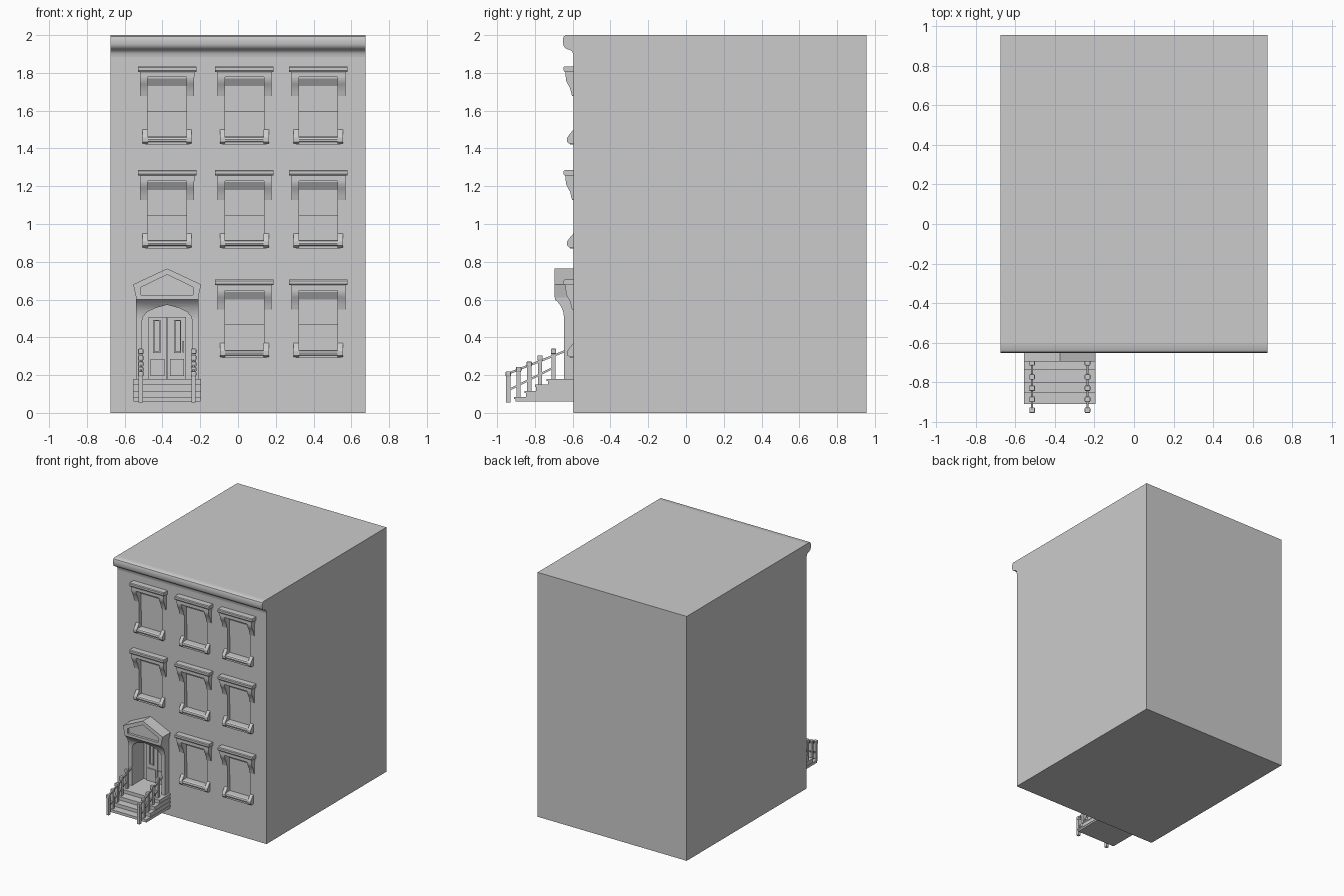
import bpy, bmesh, math

if "Cube" in bpy.data.objects:
    bpy.data.objects.remove(bpy.data.objects["Cube"])

DX = -0.375          # door axis
WALL = -0.595        # front wall plane


def finish(name, bm, smooth=False, bevel=0):
    bmesh.ops.recalc_face_normals(bm, faces=bm.faces)
    me = bpy.data.meshes.new(name)
    bm.to_mesh(me)
    bm.free()
    ob = bpy.data.objects.new(name, me)
    bpy.context.collection.objects.link(ob)
    bpy.ops.object.select_all(action='DESELECT')
    bpy.context.view_layer.objects.active = ob
    ob.select_set(True)
    if bevel:
        m = ob.modifiers.new("bevel", 'BEVEL')
        m.width, m.segments = bevel, 2
    if smooth:
        bpy.ops.object.shade_smooth_by_angle(angle=math.radians(35))
    return ob


def prism(bm, pts, a, b, axis='X'):
    """Extrude a (y,z) profile along X, or an (x,z) profile along Y."""
    put = (lambda p, t: (t, p[0], p[1])) if axis == 'X' else (lambda p, t: (p[0], t, p[1]))
    v0 = [bm.verts.new(put(p, a)) for p in pts]
    v1 = [bm.verts.new(put(p, b)) for p in pts]
    bm.faces.new(v0)
    bm.faces.new(v1[::-1])
    n = len(pts)
    for i in range(n):
        j = (i + 1) % n
        bm.faces.new((v0[i], v1[i], v1[j], v0[j]))


def box(bm, x0, x1, y0, y1, z0, z1):
    prism(bm, [(y0, z0), (y1, z0), (y1, z1), (y0, z1)], x0, x1)


def mirror_pts(half, cx=0):
    """Close a right-half outline (bottom to apex) symmetrically."""
    return [(cx + x, z) for x, z in half] + [(cx - x, z) for x, z in half[-2::-1]]


def cut(ob, bm):
    cutter = finish("cutter", bm)
    cutter.hide_render = True
    m = ob.modifiers.new("cut", 'BOOLEAN')
    m.operation, m.solver, m.object = 'DIFFERENCE', 'EXACT', cutter
    bpy.context.view_layer.objects.active = ob
    bpy.ops.object.modifier_apply(modifier="cut")
    bpy.data.objects.remove(cutter)


windows = [(x, z) for z in (1.835, 1.286, 0.705) for x in (DX, 0.034, 0.425)
           if not (x == DX and z < 1)]
arch = mirror_pts([(0.135, 0.18), (0.135, 0.48), (0.127, 0.51), (0.105, 0.535),
                   (0.06, 0.556), (0, 0.572)], DX)

# building block with window and entrance recesses
bm = bmesh.new()
box(bm, -0.675, 0.675, WALL, 0.955, 0, 2)
body = finish("building", bm)
bm = bmesh.new()
for x, z in windows:
    prism(bm, [(-0.61, z - 0.375), (-0.61, z - 0.04), (-0.57, z - 0.105), (-0.57, z - 0.24),
               (-0.562, z - 0.24), (-0.562, z - 0.375)], x - 0.103, x + 0.103)
prism(bm, arch, -0.8, -0.49, 'Y')
cut(body, bm)

# roof cornice
bm = bmesh.new()
prism(bm, [(WALL, 2), (-0.637, 2), (-0.647, 1.993), (-0.651, 1.98), (-0.65, 1.95),
           (-0.643, 1.934), (-0.63, 1.926), (-0.612, 1.921), (-0.602, 1.912),
           (-0.597, 1.9), (WALL, 1.885)], -0.675, 0.675)
finish("cornice", bm, True)

# window lintels, brackets and sills
for x, z in windows:
    bm = bmesh.new()
    prism(bm, [(WALL, z), (-0.643, z), (-0.648, z - 0.006), (-0.648, z - 0.022),
               (-0.643, z - 0.029), (WALL, z - 0.029)], x - 0.155, x + 0.155)
    box(bm, x - 0.145, x + 0.145, -0.638, WALL, z - 0.058, z - 0.029)
    finish("window_lintel", bm)
    bm = bmesh.new()
    for s in (-1, 1):
        prism(bm, [(WALL, z - 0.058), (-0.636, z - 0.058), (-0.635, z - 0.075),
                   (-0.625, z - 0.095), (-0.614, z - 0.115), (-0.608, z - 0.14),
                   (-0.603, z - 0.158), (WALL, z - 0.158)], x + s * 0.103, x + s * 0.143)
    finish("window_brackets", bm, True)
    bm = bmesh.new()
    prism(bm, [(-0.565, z - 0.372), (-0.612, z - 0.372), (-0.622, z - 0.377),
               (-0.627, z - 0.388), (-0.625, z - 0.398), (-0.615, z - 0.402),
               (-0.615, z - 0.415), (-0.565, z - 0.415)], x - 0.118, x + 0.118)
    for s in (-1, 1):
        prism(bm, [(WALL + 0.01, z - 0.335), (WALL, z - 0.335), (-0.618, z - 0.362),
                   (-0.629, z - 0.378), (-0.629, z - 0.4), (-0.618, z - 0.41),
                   (WALL + 0.01, z - 0.41)], x + s * 0.102, x + s * 0.13)
    finish("window_sill", bm)

# entrance surround with coved hood
bm = bmesh.new()
prism(bm, [(WALL, 0.17), (-0.645, 0.17), (-0.645, 0.5), (-0.65, 0.535), (-0.662, 0.565),
           (-0.68, 0.588), (-0.694, 0.6), (-0.694, 0.615), (WALL, 0.615)],
      DX - 0.165, DX + 0.165)
surround = finish("entrance_surround", bm)
bm = bmesh.new()
prism(bm, mirror_pts([(0.135, 0.1)] + [(x - DX, z) for x, z in arch[1:6]], DX), -0.8, -0.5, 'Y')
cut(surround, bm)
surround.select_set(True)
bpy.ops.object.shade_smooth_by_angle(angle=math.radians(35))

# pediment with sunken centre
bm = bmesh.new()
prism(bm, mirror_pts([(0.165, 0.612), (0.18, 0.68), (0, 0.764)], DX), -0.696, WALL, 'Y')
pediment = finish("pediment", bm)
bm = bmesh.new()
prism(bm, mirror_pts([(0.138, 0.624), (0.138, 0.665), (0, 0.732)], DX), -0.75, -0.676, 'Y')
cut(pediment, bm)

# double door: leaves, glazing frames, lower panels, handle
bm = bmesh.new()
for s in (-1, 1):
    box(bm, DX + s * 0.002, DX + s * 0.1, -0.502, -0.485, 0.18, 0.508)
    a, b = DX + s * 0.036, DX + s * 0.074
    for x0, x1, z0, z1 in ((a, a + s * 0.007, 0.318, 0.493), (b - s * 0.007, b, 0.318, 0.493),
                           (a + s * 0.007, b - s * 0.007, 0.318, 0.325),
                           (a + s * 0.007, b - s * 0.007, 0.486, 0.493)):
        box(bm, x0, x1, -0.51, -0.5, z0, z1)
    box(bm, DX + s * 0.014, DX + s * 0.088, -0.51, -0.5, 0.196, 0.286)
box(bm, DX + 0.08, DX + 0.09, -0.525, -0.5, 0.32, 0.38)
finish("double_door", bm)

# entrance steps, each a tread with a small nosing over its riser
bm = bmesh.new()
for y, z in ((-0.91, 0.085), (-0.855, 0.117), (-0.80, 0.149), (-0.738, 0.18)):
    box(bm, DX - 0.18, DX + 0.18, y, -0.58, z - 0.012, z)
    box(bm, DX - 0.177, DX + 0.177, y + 0.007, -0.58, 0.06, z - 0.012)
finish("steps", bm)

# railings: capped posts and two sloping rails per side
posts = [(-0.941, 0.055, 0.22), (-0.886, 0.08, 0.244), (-0.83, 0.11, 0.272),
         (-0.773, 0.145, 0.305), (-0.702, 0.178, 0.34)]
for s in (-1, 1):
    x = DX + s * 0.14
    bm = bmesh.new()
    for y, z0, z1 in posts:
        box(bm, x - 0.011, x + 0.011, y - 0.011, y + 0.011, z0, z1 - 0.025)
    finish("railing_posts", bm)
    bm = bmesh.new()
    for y, z0, z1 in posts:
        box(bm, x - 0.014, x + 0.014, y - 0.014, y + 0.014, z1 - 0.028, z1)
    finish("post_caps", bm, bevel=0.005)
    bm = bmesh.new()
    for y0, z0, y1, z1 in ((-0.941, 0.208, -0.64, 0.327), (-0.941, 0.12, -0.702, 0.24)):
        prism(bm, [(y0, z0 - 0.006), (y1, z1 - 0.006), (y1, z1 + 0.006), (y0, z0 + 0.006)],
              x - 0.005, x + 0.005)
    finish("rails", bm)
